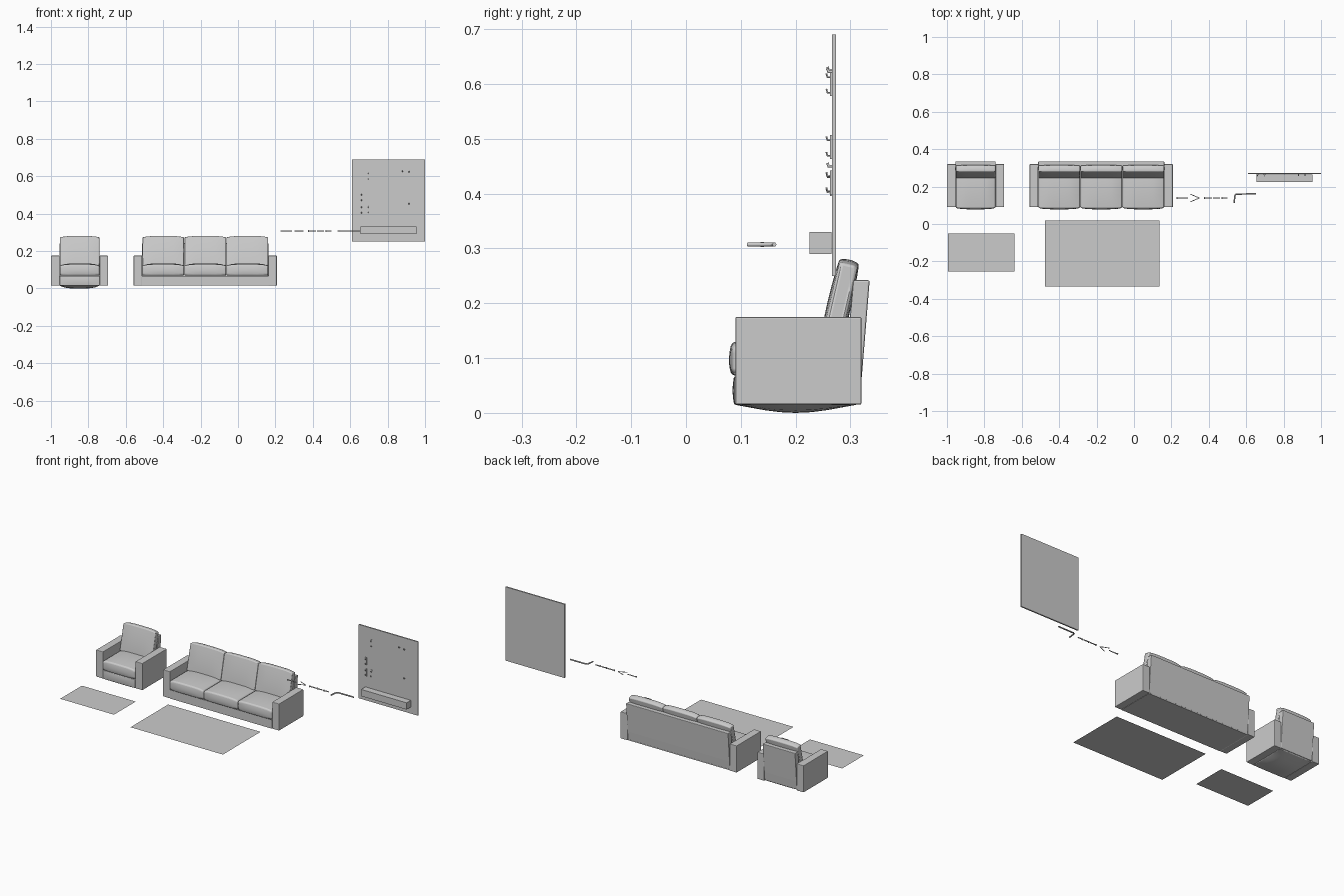
import bpy, bmesh, math
from mathutils import Vector, Matrix

if "Cube" in bpy.data.objects:
    bpy.data.objects.remove(bpy.data.objects["Cube"])

def finish(name, bm, bevel=0.0, seg=2, smooth=False):
    me = bpy.data.meshes.new(name)
    bmesh.ops.recalc_face_normals(bm, faces=bm.faces)
    bm.to_mesh(me)
    bm.free()
    ob = bpy.data.objects.new(name, me)
    bpy.context.collection.objects.link(ob)
    if bevel:
        m = ob.modifiers.new("bevel", 'BEVEL')
        m.width, m.segments, m.limit_method = bevel, seg, 'ANGLE'
        m.angle_limit = math.radians(50)
    if smooth:
        bpy.ops.object.select_all(action='DESELECT')
        bpy.context.view_layer.objects.active = ob
        ob.select_set(True)
        bpy.ops.object.shade_smooth_by_angle(angle=math.radians(40))
    return ob

def box(name, x, y, z, bevel=0.0):
    bm = bmesh.new()
    bmesh.ops.create_cube(bm, size=1)
    for v in bm.verts:
        v.co = [(a + b) / 2 + c * (b - a) for (a, b), c in zip((x, y, z), v.co)]
    return finish(name, bm, bevel)

def pillow(name, centre, size, by, top, bottom=0.0, tilt=0.0, bevel=0.01):
    # padded block: y faces swell by `by`, top and bottom crown along x
    bm = bmesh.new()
    bmesh.ops.create_cube(bm, size=2)
    bmesh.ops.subdivide_edges(bm, edges=bm.edges, cuts=7, use_grid_fill=True)
    rot = Matrix.Rotation(tilt, 3, 'X')
    for v in bm.verts:
        x, y, z = v.co
        cx, cy, cz = 1 - x ** 4, 1 - y * y, 1 - z * z
        p = Vector((x * size[0] / 2,
                    y * (size[1] / 2 + by * cx * (0.3 + 0.7 * cz)),
                    z * (size[2] / 2) + cx * (0.6 + 0.4 * cy) * (top * max(z, 0) + bottom * cy * min(z, 0))))
        v.co = rot @ p + Vector(centre)
    return finish(name, bm, bevel, 3, True)

def extrude_x(name, profile, x0, x1, bevel=0.0):
    bm = bmesh.new()
    a = [bm.verts.new((x0, y, z)) for y, z in profile]
    b = [bm.verts.new((x1, y, z)) for y, z in profile]
    bm.faces.new(a)
    bm.faces.new(b)
    n = len(a)
    for i in range(n):
        bm.faces.new((a[i], a[(i + 1) % n], b[(i + 1) % n], b[i]))
    return finish(name, bm, bevel)

def rod(name, pts, r):
    cu = bpy.data.curves.new(name, 'CURVE')
    cu.dimensions = '3D'
    cu.bevel_depth, cu.bevel_resolution, cu.use_fill_caps = r, 1, True
    sp = cu.splines.new('POLY')
    sp.points.add(len(pts) - 1)
    for p, c in zip(sp.points, pts):
        p.co = (*c, 1)
    ob = bpy.data.objects.new(name, cu)
    bpy.context.collection.objects.link(ob)

def plane(name, x, y, z):
    bm = bmesh.new()
    bm.faces.new([bm.verts.new(c) for c in ((x[0], y[0], z), (x[1], y[0], z), (x[1], y[1], z), (x[0], y[1], z))])
    finish(name, bm)

def seating(name, x0, x1, count):
    arm = 0.046
    a, b = x0 + arm, x1 - arm
    # arms
    box(name + "_left_arm", (x0, a), (0.09, 0.32), (0.015, 0.175), 0.003)
    box(name + "_right_arm", (b, x1), (0.09, 0.32), (0.015, 0.175), 0.003)
    # base, with a sagging underside on the single seat
    if count == 1:
        pillow(name + "_base", ((a + b) / 2, 0.2, 0.041), (b - a, 0.222, 0.052), 0.004, 0, 0.015, bevel=0.003)
    else:
        box(name + "_base", (a, b), (0.09, 0.315), (0.015, 0.067))
    # leaning back frame
    extrude_x(name + "_back_frame", [(0.285, 0.02), (0.316, 0.02), (0.321, 0.07), (0.335, 0.242), (0.305, 0.242)], a, b, 0.003)
    # cushions
    w = (b - a) / count
    for i in range(count):
        c = a + w * (i + 0.5)
        pillow(f"{name}_seat_cushion_{i+1}", (c, 0.179, 0.095), (w - 0.002, 0.187, 0.054), 0.007, 0.012)
        pillow(f"{name}_back_cushion_{i+1}", (c, 0.279, 0.195), (w - 0.002, 0.034, 0.155), 0.005, 0.009,
               tilt=math.radians(-13))

seating("armchair", -1.0, -0.694, 1)
seating("sofa", -0.558, 0.208, 3)

# rugs
plane("small_rug", (-0.995, -0.64), (-0.255, -0.05), 0.016)
plane("large_rug", (-0.475, 0.135), (-0.335, 0.02), 0.016)

# wall board and ledge
box("wall_board", (0.61, 1.0), (0.266, 0.274), (0.25, 0.69))
box("ledge", (0.655, 0.955), (0.225, 0.265), (0.29, 0.33))

# hooks: back strip with two upturned prongs
for i, (x, z) in enumerate([(0.697, 0.60), (0.66, 0.485), (0.66, 0.418), (0.697, 0.42)]):
    box(f"hook_plate_{i}", (x - 0.005, x + 0.005), (0.263, 0.267), (z - 0.022, z + 0.022))
    for k, dz in enumerate((-0.016, 0.012)):
        rod(f"hook_prong_{i}_{k}", [(x, 0.265, z + dz), (x, 0.258, z + dz), (x, 0.256, z + dz + 0.007)], 0.0018)
for i, (x, z) in enumerate([(0.88, 0.625), (0.914, 0.622), (0.914, 0.45)]):
    rod(f"peg_{i}", [(x, 0.267, z), (x, 0.26, z), (x, 0.258, z + 0.006)], 0.003)

# row of small loose fittings
Z = 0.307
rod("hex_key", [(0.535, 0.112, Z), (0.54, 0.155, Z), (0.548, 0.16, Z), (0.652, 0.161, Z)], 0.004)
for s in (-1, 1):
    rod(f"toggle_wing_{s}", [(0.302, 0.139 + s * 0.02, Z), (0.35, 0.139, Z)], 0.002)
for i, (p, q, r) in enumerate([(0.228, 0.288, 0.0025), (0.375, 0.418, 0.003), (0.425, 0.46, 0.003), (0.468, 0.5, 0.003)]):
    rod(f"screw_{i}", [(p, 0.139, Z), (q, 0.139, Z)], r)
    rod(f"screw_head_{i}", [(p, 0.139, Z), (p + 0.004, 0.139, Z)], r * 1.8)
